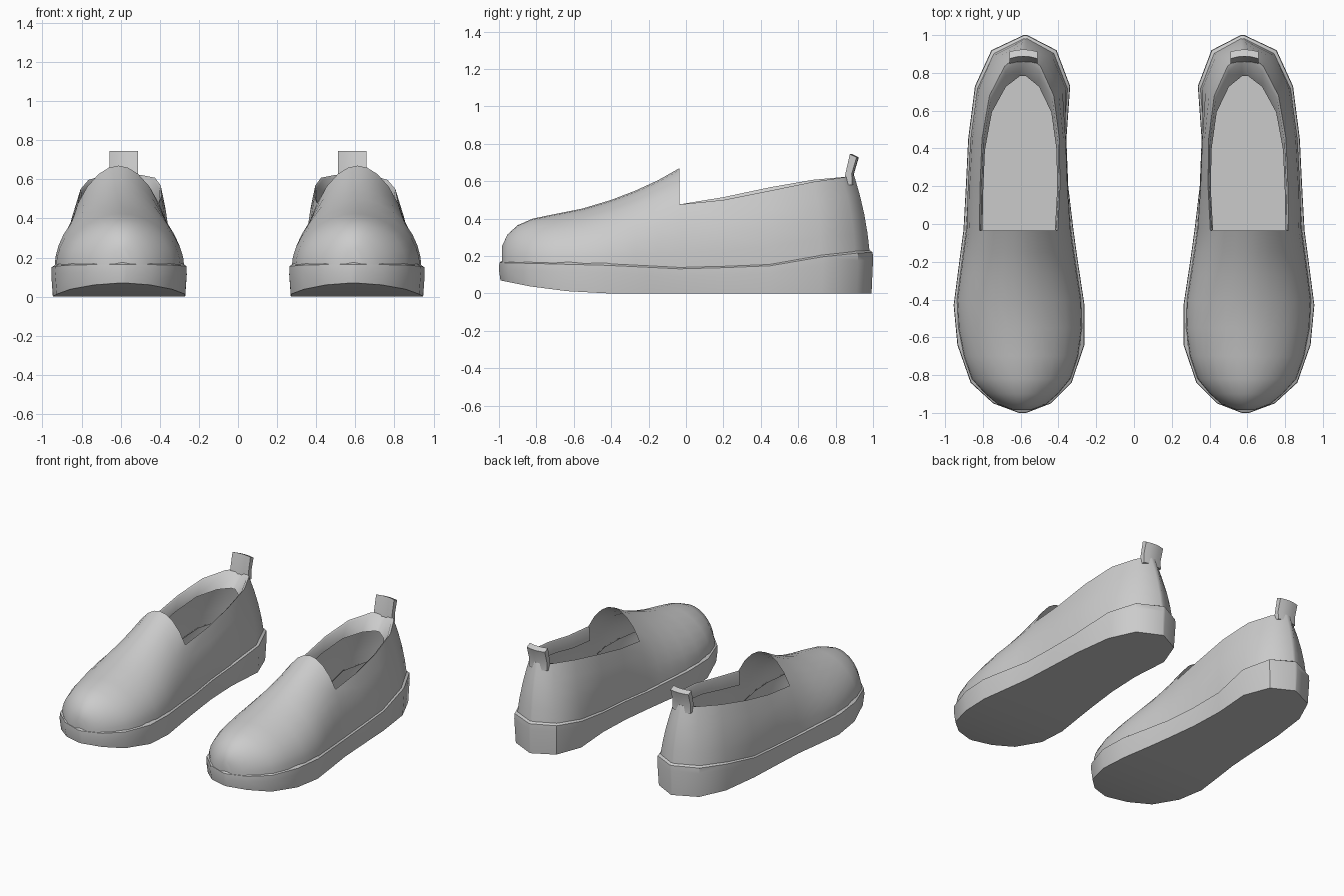
import bpy, bmesh, math

if "Cube" in bpy.data.objects:
    bpy.data.objects.remove(bpy.data.objects["Cube"])

# Sole outline of one shoe: (y, inner x, outer x), toe to heel
OUT = [(-1.0, .57, .61), (-.95, .44, .745), (-.84, .33, .865), (-.64, .262, .935),
       (-.43, .262, .955), (-.2, .297, .925), (-.035, .32, .903), (.2, .348, .89),
       (.45, .358, .878), (.73, .338, .842), (.92, .41, .755), (1.0, .565, .585)]
SOLE_TOP = [(-1, .165), (-.4, .15), (0, .13), (.5, .15), (.8, .21), (1, .22)]
SOLE_BOTTOM = [(-1, .07), (-.8, .03), (-.6, .008), (-.4, 0), (1, 0)]
# Ridge height along the vamp: (y, z)
RIDGE = [(-.985, .25), (-.955, .315), (-.9, .365), (-.82, .4), (-.7, .425), (-.55, .455),
         (-.4, .5), (-.27, .55), (-.15, .605), (-.035, .67)]
# Collar edge: (y, inner x, outer x, inner z, outer z)
RIM = [(.2, .392, .815, .515, .5), (.45, .395, .805, .568, .55),
       (.68, .425, .765, .608, .597), (.835, .495, .685, .622, .62),
       (.9, .57, .605, .628, .628)]
LEVELS = [0, .16, .32, .48, .64, .8, .92, .98, 1]   # height fractions of an arch
WALL = 5                                            # levels below the opening
EXP = 1.9


def lerp(table, y, col=1):
    for a, b in zip(table, table[1:]):
        if y <= b[0]:
            t = max(0, (y - a[0]) / (b[0] - a[0]))
            return a[col] + t * (b[col] - a[col])
    return table[-1][col]


def loft(bm, rows, closed=False):
    vs = [[bm.verts.new(p) for p in row] for row in rows]
    for a, b in zip(vs, vs[1:]):
        n = len(a)
        for i in range(n if closed else n - 1):
            j = (i + 1) % n
            bm.faces.new((a[i], a[j], b[j], b[i]))
    return vs


def finish(name, bm, angle=50):
    bmesh.ops.remove_doubles(bm, verts=bm.verts, dist=1e-4)
    bmesh.ops.recalc_face_normals(bm, faces=bm.faces)
    me = bpy.data.meshes.new(name)
    bm.to_mesh(me)
    bm.free()
    ob = bpy.data.objects.new(name, me)
    bpy.context.collection.objects.link(ob)
    bpy.ops.object.select_all(action='DESELECT')
    ob.select_set(True)
    bpy.context.view_layer.objects.active = ob
    bpy.ops.object.shade_smooth_by_angle(angle=math.radians(angle))
    m = ob.modifiers.new("pair", 'MIRROR')          # second shoe across x = 0
    m.use_mirror_merge = False
    return ob


def sole_ring(inset, zf):
    pts = [(y, xi, xo) for y, xi, xo in OUT]
    left = [(min(xi + inset, (xi + xo) / 2 - .005), y * (1 - inset), zf(y)) for y, xi, xo in pts]
    right = [(max(xo - inset, (xi + xo) / 2 + .005), y * (1 - inset), zf(y)) for y, xi, xo in pts]
    return left + right[::-1]


# Sole: bottom, side band and small ledge
bm = bmesh.new()
top = lambda y: lerp(SOLE_TOP, y)
rings = [sole_ring(.008, lambda y: lerp(SOLE_BOTTOM, y)), sole_ring(0, lambda y: top(y) - .04),
         sole_ring(.002, top), sole_ring(.02, lambda y: top(y) + .012)]
vs = loft(bm, rings, closed=True)
b, n = vs[0], len(vs[0])
for i in range(n // 2 - 1):
    bm.faces.new((b[i], b[i + 1], b[n - 2 - i], b[n - 1 - i]))
finish("sole", bm, 40)


# Upper: vamp arches
def arch(y):
    xi, xo = lerp(OUT, y, 1), lerp(OUT, y, 2)
    cx, w = (xi + xo) / 2, (xo - xi) / 2 - .013
    zb, h = top(y), lerp(RIDGE, y)
    half = [(w * (1 - u ** EXP) ** (1 / EXP), zb + u * (h - zb)) for u in LEVELS]
    return [(cx - d, y, z) for d, z in half] + [(cx + d, y, z) for d, z in half[-2::-1]]


bm = bmesh.new()
arches = [arch(y) for y, _ in RIDGE]
vs = loft(bm, arches)
bm.faces.new(vs[0])

# Upper: quarter walls running round the heel from one side of the vamp to the other
def wall(base, rim, bulge):
    dx, dy = base[0] - .6, (base[1] - .3) * (1 if base[1] > .7 else 0)
    d = math.hypot(dx, dy)
    col = []
    for k in range(WALL):
        f = k / (WALL - 1)
        s = bulge * 4 * f * (1 - f) / d
        p = [base[i] + f * (rim[i] - base[i]) for i in range(3)]
        col.append((p[0] + dx * s, p[1] + dy * s, p[2]))
    return col


sides = ([], [])
for k, (row, rim) in enumerate(zip(OUT[7:], RIM)):
    y = row[0]
    for s, sign in ((0, 1), (1, -1)):
        x = row[1 + s] + sign * (.013 if y < .95 else 0)
        base = (x, y * .982 if y > .7 else y, top(y))
        sides[s].append(wall(base, (rim[1 + s], rim[0], rim[3 + s]), .024 - .003 * k))
last = arches[-1]
cols = [last[:WALL]] + sides[0] + sides[1][::-1] + [last[::-1][:WALL]]
loft(bm, cols)
finish("upper", bm, 60)

# Lining: collar turned inward and down
def tuck(p, sx, sy, dz):
    return (.595 + (p[0] - .595) * sx, p[1] * sy, p[2] - dz)


edge = [c[-1] for c in cols]
bm = bmesh.new()
loft(bm, [edge, [tuck(p, .96, .965, .012) for p in edge],
          [tuck(p, .925, .87, .1) for p in edge]])
finish("lining", bm, 60)

# Heel pull tab: slightly bowed strip leaning back
bm = bmesh.new()
prof = [(.85, .58), (.858, .64), (.882, .745), (.918, .728), (.892, .64), (.895, .58)]
rows = []
for x in (.512, .548, .585, .621, .658):
    bow = .012 * (1 - ((x - .585) / .073) ** 2)
    rows.append([(x, y + bow - .006, z) for y, z in prof])
vs = loft(bm, rows, closed=True)
bm.faces.new(vs[0])
bm.faces.new(vs[-1])
finish("heel_tab", bm, 30)
